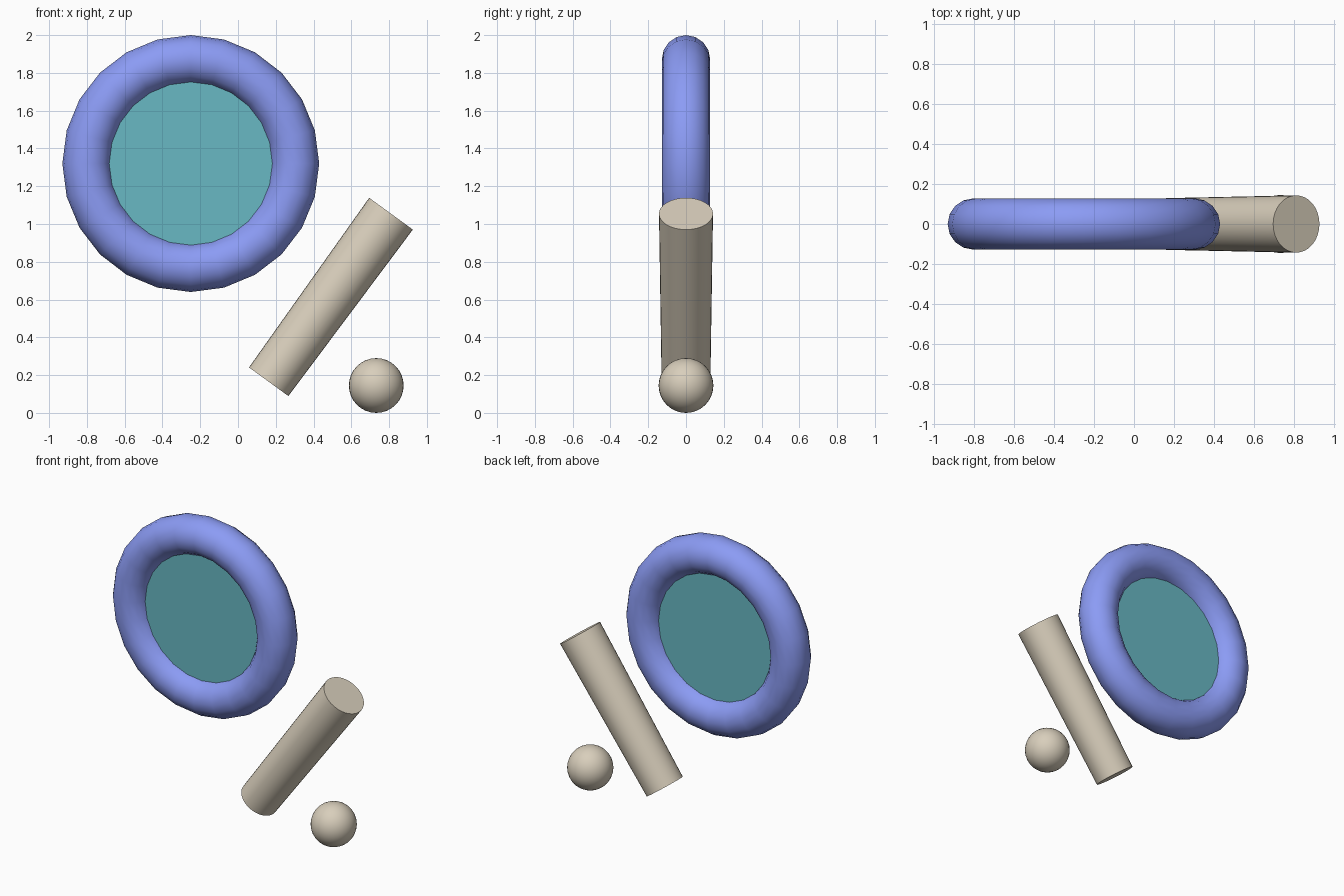
import bpy
from math import radians
from mathutils import Vector

if "Cube" in bpy.data.objects:
    bpy.data.objects.remove(bpy.data.objects["Cube"])


def material(name, colour):
    m = bpy.data.materials.new(name)
    m.diffuse_color = (*colour, 1)
    m.use_nodes = True
    m.node_tree.nodes["Principled BSDF"].inputs["Base Color"].default_value = m.diffuse_color
    return m


def finish(name, mat, angle=40):
    ob = bpy.context.object
    ob.name = name
    ob.data.materials.append(mat)
    bpy.ops.object.shade_smooth_by_angle(angle=radians(angle))
    return ob


blue = material("blue", (0.26, 0.33, 0.91))
teal = material("teal", (0.14, 0.48, 0.55))
beige = material("beige", (0.69, 0.62, 0.50))

CENTRE = (-0.25, 0, 1.32)
UPRIGHT = (radians(90), 0, 0)

# Ring frame
bpy.ops.mesh.primitive_torus_add(major_radius=0.552, minor_radius=0.128,
                                 major_segments=24, minor_segments=16,
                                 location=CENTRE, rotation=UPRIGHT)
finish("ring", blue, 60)

# Thin pane filling the ring
bpy.ops.mesh.primitive_cylinder_add(vertices=48, radius=0.45, depth=0.08,
                                    location=CENTRE, rotation=UPRIGHT)
finish("lens_pane", teal)

# Tilted handle, slightly wider at its upper end
low, high = Vector((0.1625, 0, 0.165)), Vector((0.81, 0, 1.0545))
axis = high - low
bpy.ops.mesh.primitive_cone_add(vertices=32, radius1=0.129, radius2=0.143,
                                depth=axis.length, location=(low + high) / 2,
                                rotation=axis.to_track_quat('Z', 'Y').to_euler())
finish("handle", beige)

# Loose ball beside the handle
bpy.ops.mesh.primitive_uv_sphere_add(segments=32, ring_count=16, radius=0.145,
                                     location=(0.732, 0, 0.145))
finish("ball", beige)
